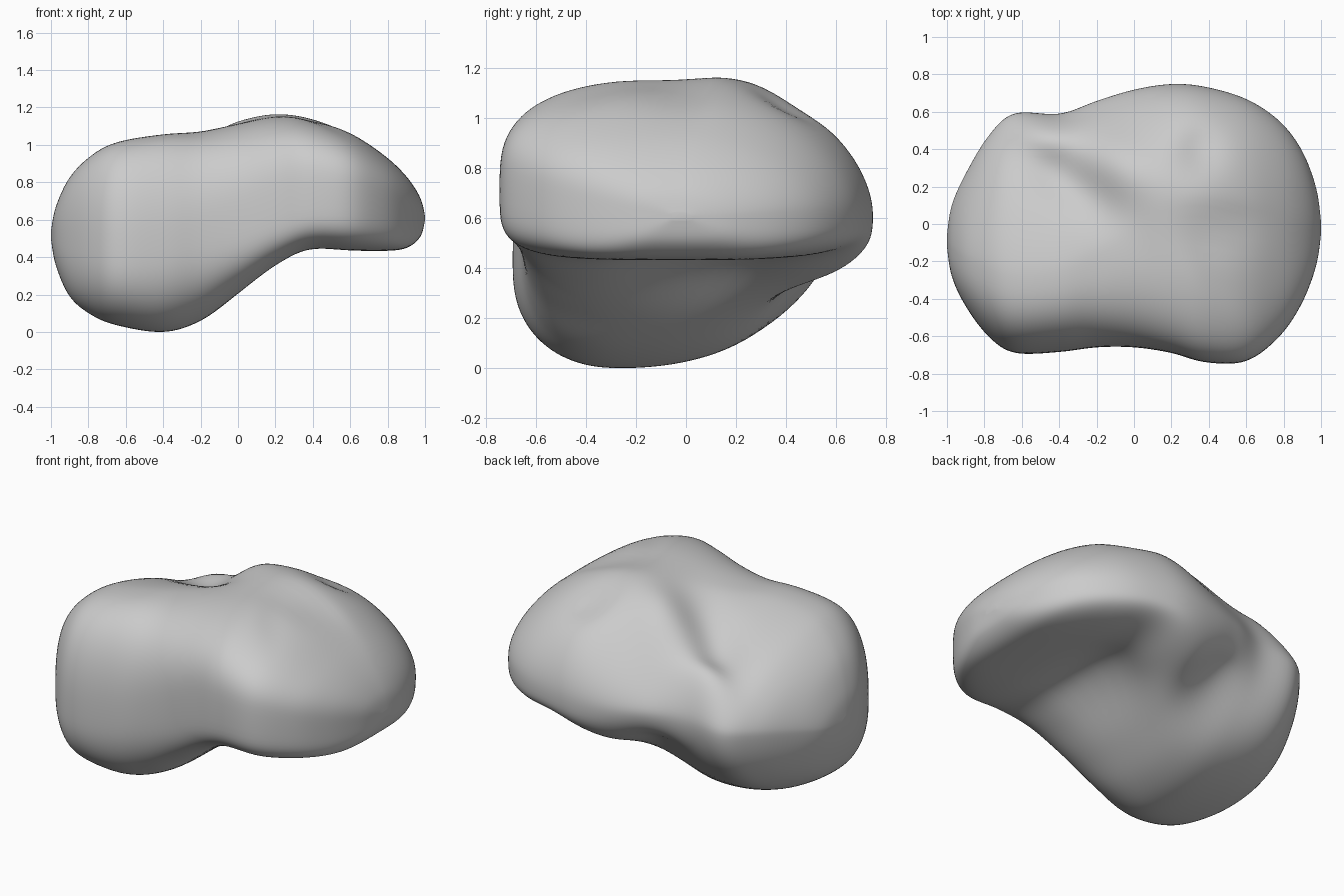
import bpy, bmesh
from math import sin, cos, pi, exp, radians

if "Cube" in bpy.data.objects:
    bpy.data.objects.remove(bpy.data.objects["Cube"])

# Cross-sections along x:
# x, y min, y max, z min, z max, y of crest, z of front bulge, z of back bulge
SECTIONS = [
    (-1.00, -.12, -.06, .50, .54, -.09, .52, .52),
    (-.975, -.28, .10, .36, .67, -.13, .51, .53),
    (-.90, -.44, .27, .19, .83, -.18, .47, .56),
    (-.78, -.60, .47, .09, .95, -.23, .44, .59),
    (-.64, -.69, .595, .035, 1.02, -.27, .42, .60),
    (-.40, -.685, .59, .00, 1.06, -.25, .44, .62),
    (-.20, -.66, .66, .06, 1.075, -.16, .52, .63),
    (.00, -.66, .72, .20, 1.12, -.04, .60, .62),
    (.20, -.69, .75, .345, 1.16, .06, .69, .62),
    (.38, -.74, .735, .435, 1.15, .08, .72, .62),
    (.60, -.735, .67, .435, 1.07, .03, .72, .62),
    (.78, -.60, .55, .435, .95, .00, .69, .62),
    (.90, -.42, .39, .45, .835, -.02, .65, .62),
    (.975, -.22, .19, .51, .72, -.02, .62, .61),
    (1.00, -.05, .01, .60, .62, -.02, .61, .61),
]
AROUND, STEPS = 112, 8

# Dents (negative depth = swelling):
# x, y, half length, half width, direction, depth, top or bottom
DENTS = [
    (.46, -.02, .18, .07, 0, .08, 1),
    (.35, .40, .11, .11, 0, .05, 1),
    (-.34, .22, .32, .11, -35, .06, 1),
    (.40, -.25, .22, .05, -55, .015, 1),
    (-.10, .34, .26, .17, -30, -.10, 1),
    (-.46, .50, .17, .15, 0, -.12, 1),
    (.28, .05, .20, .24, 0, .10, -1),
    (-.20, .50, .22, .18, -30, .12, -1),
]


def spline(k, f):
    """Smooth interpolation between section k and the next one."""
    n = len(SECTIONS) - 1
    p = [SECTIONS[min(max(k + i, 0), n)] for i in (-1, 0, 1, 2)]
    return [.5 * (2 * b + (c - a) * f + (2 * a - 5 * b + 4 * c - d) * f * f
                  + (3 * b - a - 3 * c + d) * f ** 3) for a, b, c, d in zip(*p)]


def dented(x, y, z, s):
    """Push the upper or lower surface inwards at the dents."""
    for cx, cy, l, w, ang, depth, side in DENTS:
        if s * side <= 0:
            continue
        a = radians(ang)
        u = ((x - cx) * cos(a) + (y - cy) * sin(a)) / l
        v = ((y - cy) * cos(a) - (x - cx) * sin(a)) / w
        z -= side * depth * exp(-(u * u + v * v)) * min(1, abs(s) * 2)
    return x, y, z


def ring(bm, row):
    x, y0, y1, z0, z1, yc, zf, zb = row
    m = min(max((x + .4) / .8, 0), 1)      # left lobe blends to right lobe
    m = m * m * (3 - 2 * m)
    verts = []
    for i in range(AROUND):
        t = 2 * pi * i / AROUND
        c, s = cos(t), sin(t)
        # squareness of each quarter of the section
        if s >= 0:
            n = 1.55 + .27 * m if c >= 0 else 2.6 + .7 * m
        else:
            n = 2 + 1.6 * m - 2.8 * m * (1 - m) if c >= 0 else 2.5 + 2 * m
        a, b = abs(c) ** (2 / n), abs(s) ** (2 / n)
        y = yc + a * ((y1 - yc) if c >= 0 else (y0 - yc))
        side = zf + (zb - zf) * (1 + c) / 2   # level of the widest line
        z = side + b * ((z1 - side) if s >= 0 else (z0 - side))
        verts.append(bm.verts.new(dented(x, y, z, s)))
    return verts


# Body: one lofted, closed pebble shape
bm = bmesh.new()
rows = [spline(k, j / STEPS) for k in range(len(SECTIONS) - 1) for j in range(STEPS)]
rows.append(list(SECTIONS[-1]))
rings = [ring(bm, r) for r in rows]
for a, b in zip(rings, rings[1:]):
    for i in range(AROUND):
        j = (i + 1) % AROUND
        bm.faces.new((a[i], a[j], b[j], b[i]))
bm.faces.new(rings[0])
bm.faces.new(rings[-1])

# Soften the blends a little
for _ in range(6):
    bmesh.ops.smooth_vert(bm, verts=bm.verts, factor=.5,
                          use_axis_x=True, use_axis_y=True, use_axis_z=True)
bmesh.ops.recalc_face_normals(bm, faces=bm.faces)
for f in bm.faces:
    f.smooth = True

# Stand on the ground
low = min(v.co.z for v in bm.verts)
bmesh.ops.translate(bm, verts=bm.verts, vec=(0, 0, -low))
mesh = bpy.data.meshes.new("pebble_body")
bm.to_mesh(mesh)
bm.free()
bpy.context.collection.objects.link(bpy.data.objects.new("pebble_body", mesh))
